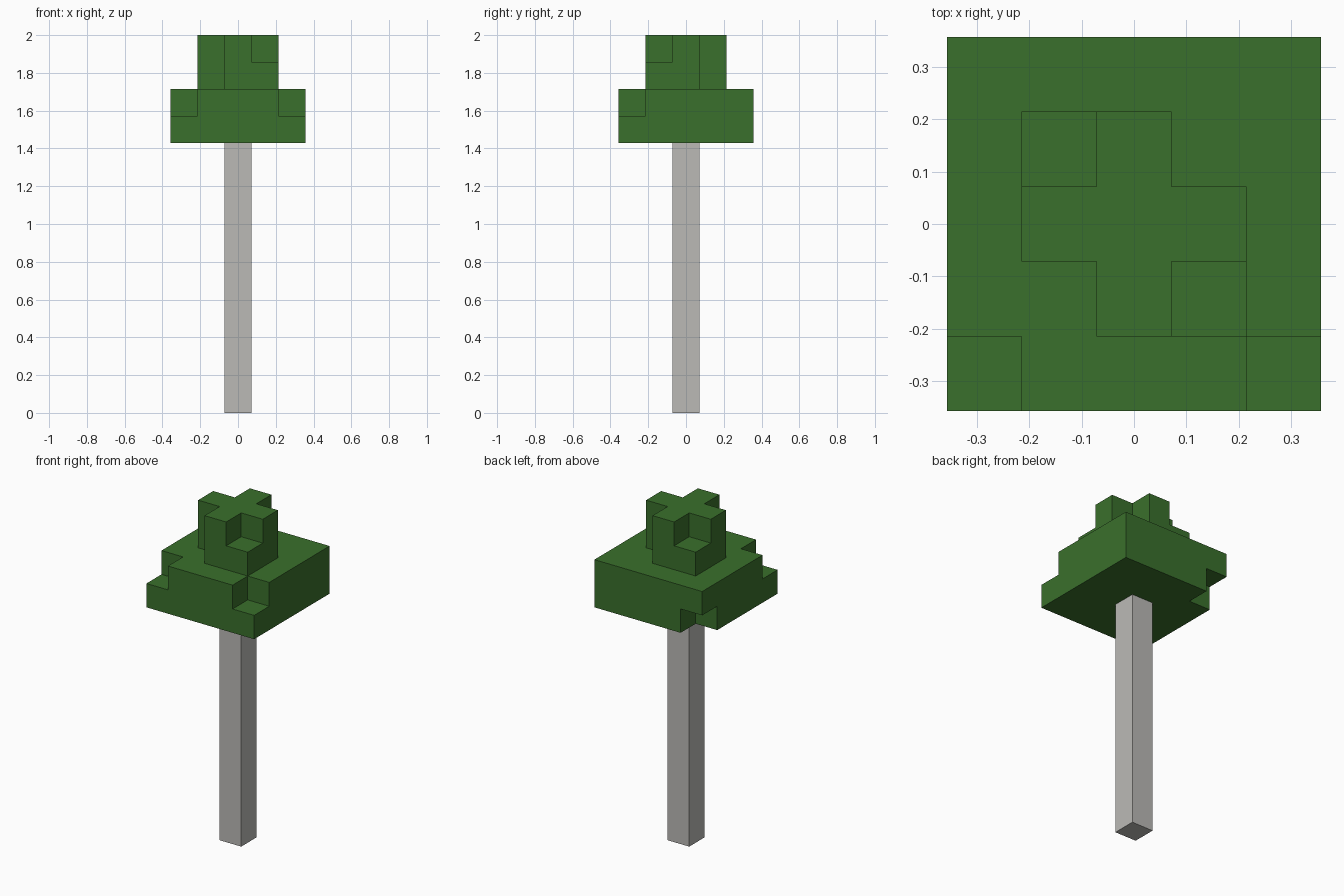
import bpy
import bmesh
from mathutils import Vector

if "Cube" in bpy.data.objects:
    bpy.data.objects.remove(bpy.data.objects["Cube"])

U = 2 / 14  # edge of one block


def material(name, rgb):
    mat = bpy.data.materials.new(name)
    mat.use_nodes = True
    color = (*rgb, 1)
    mat.diffuse_color = color
    mat.node_tree.nodes["Principled BSDF"].inputs["Base Color"].default_value = color
    return mat


def block(xs, ys, zs):
    return {(x, y, z) for x in xs for y in ys for z in zs}


def block_mesh(name, cells, solid, mat):
    """Skin the cells with quads, leaving out faces hidden against other blocks."""
    bm = bmesh.new()
    for cell in cells:
        center = Vector(cell) + Vector((0, 0, 0.5))
        for axis in range(3):
            for sign in (-1, 1):
                n = Vector((0, 0, 0))
                n[axis] = sign
                if tuple(int(c + d) for c, d in zip(cell, n)) in solid:
                    continue
                a = Vector((0, 0, 0))
                a[(axis + 1) % 3] = 0.5
                b = n.cross(a)
                mid = center + n * 0.5
                corners = (mid - a - b, mid + a - b, mid + a + b, mid - a + b)
                bm.faces.new([bm.verts.new(p * U) for p in corners])
    bmesh.ops.remove_doubles(bm, verts=bm.verts, dist=U / 100)
    mesh = bpy.data.meshes.new(name)
    bm.to_mesh(mesh)
    bm.free()
    mesh.materials.append(mat)
    obj = bpy.data.objects.new(name, mesh)
    bpy.context.collection.objects.link(obj)


# Trunk: a single column of blocks
trunk = block([0], [0], range(10))

# Wide lower canopy with three chipped corners
wide = range(-2, 3)
lower = block(wide, wide, (10, 11))
lower -= {(-2, -2, 11), (2, -2, 11), (-2, 2, 10)}

# Upper canopy: cross-shaped top, two filled corners below it
narrow = range(-1, 2)
upper = block(narrow, [0], (12, 13)) | block([0], narrow, (12, 13))
upper |= {(-1, 1, 12), (1, -1, 12)}

solid = trunk | lower | upper
green = material("leaf green", (0.042, 0.160, 0.025))
grey = material("bark grey", (0.497, 0.491, 0.468))
block_mesh("trunk", trunk, solid, grey)
block_mesh("lower_canopy", lower, solid, green)
block_mesh("upper_canopy", upper, solid, green)
